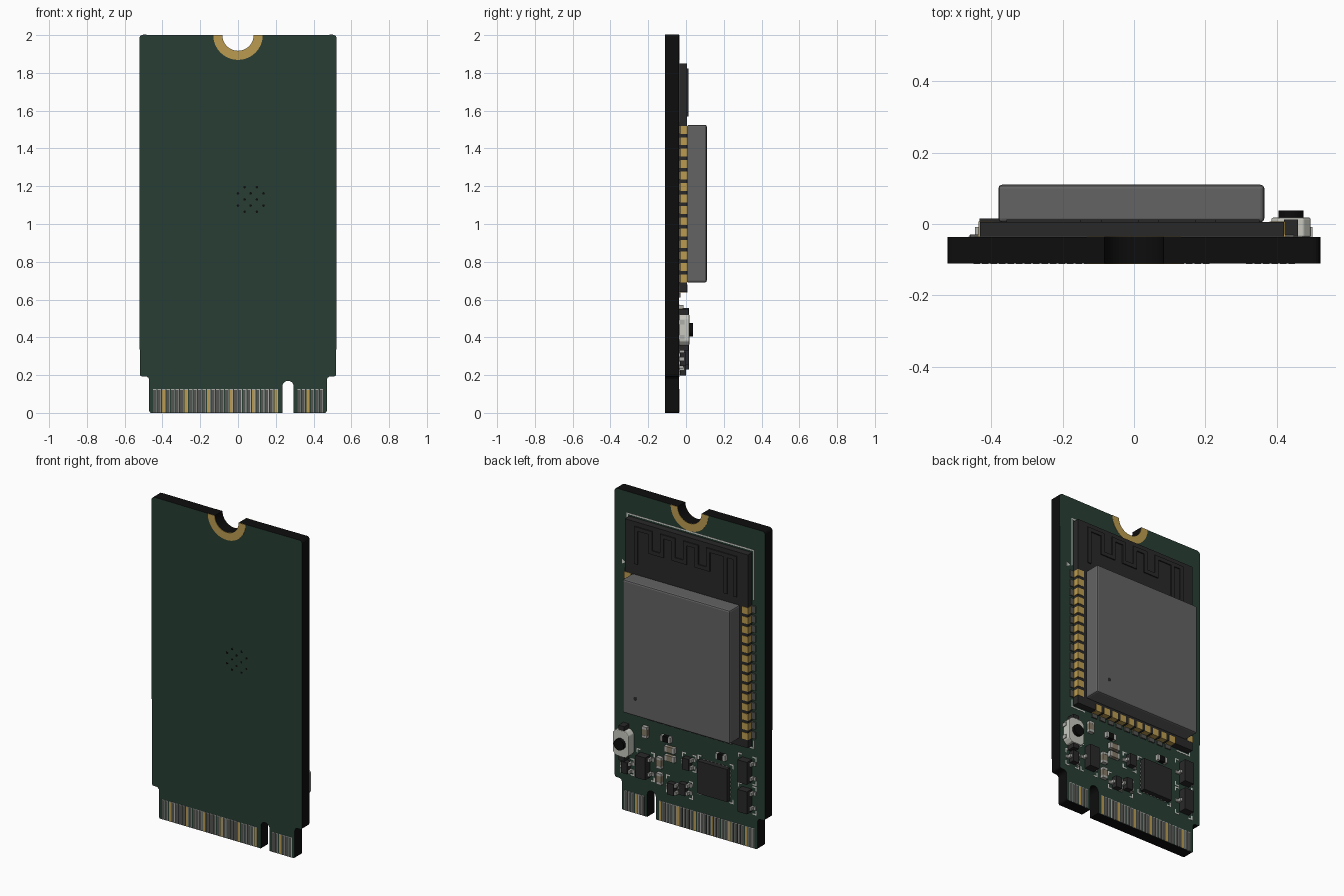
import bpy, bmesh, math
from mathutils import Vector

cube = bpy.data.objects.get("Cube")
if cube:
    bpy.data.objects.remove(cube, do_unlink=True)


def material(name, r, g, b):
    m = bpy.data.materials.new(name)
    m.use_nodes = True
    m.diffuse_color = (r, g, b, 1)
    bsdf = next(n for n in m.node_tree.nodes if n.type == 'BSDF_PRINCIPLED')
    bsdf.inputs["Base Color"].default_value = (r, g, b, 1)
    bsdf.inputs["Roughness"].default_value = 0.6
    return m


GREEN = material("board green", 0.021, 0.047, 0.034)
BLACK = material("black", 0.004, 0.004, 0.004)
GOLD = material("gold", 0.50, 0.33, 0.08)
CHARCOAL = material("charcoal", 0.022, 0.022, 0.022)
SHIELD = material("shield grey", 0.125, 0.125, 0.125)
WHITE = material("print white", 0.65, 0.65, 0.62)
SILVER = material("silver", 0.42, 0.42, 0.40)
FINGER = material("finger grey", 0.09, 0.09, 0.085)
TAN = material("capacitor tan", 0.24, 0.20, 0.14)
CREAM = material("button cream", 0.58, 0.58, 0.53)

FRONT, BACK = -0.11, -0.037      # the two board faces
MOD_TOP = 0.005                  # top of the radio module's board


def finish(name, bm, mats, bevel=0):
    bmesh.ops.recalc_face_normals(bm, faces=bm.faces)
    me = bpy.data.meshes.new(name)
    bm.to_mesh(me)
    bm.free()
    ob = bpy.data.objects.new(name, me)
    bpy.context.collection.objects.link(ob)
    for m in mats:
        me.materials.append(m)
    if bevel:
        mod = ob.modifiers.new("Bevel", 'BEVEL')
        mod.width, mod.segments = bevel, 2
    return ob


def boxes(name, items, bevel=0):
    """items: (x0, x1, y0, y1, z0, z1, material), joined in one object"""
    bm, mats = bmesh.new(), []
    for x0, x1, y0, y1, z0, z1, m in items:
        if m not in mats:
            mats.append(m)
        vs = bmesh.ops.create_cube(bm, size=1)["verts"]
        for v in vs:
            v.co = Vector(((x0 + x1) / 2 + v.co.x * (x1 - x0),
                           (y0 + y1) / 2 + v.co.y * (y1 - y0),
                           (z0 + z1) / 2 + v.co.z * (z1 - z0)))
        for f in {f for v in vs for f in v.link_faces}:
            f.material_index = mats.index(m)
    return finish(name, bm, mats, bevel)


def prism(name, pts, y0, y1, mat, side=None, bevel=0):
    """Extrude an x-z outline along y; side colours the rim."""
    bm = bmesh.new()
    face = bm.faces.new([bm.verts.new((x, y0, z)) for x, z in pts])
    ext = bmesh.ops.extrude_face_region(bm, geom=[face])["geom"]
    for v in ext:
        if isinstance(v, bmesh.types.BMVert):
            v.co.y = y1
    bm.normal_update()
    if side:
        for f in bm.faces:
            f.material_index = 0 if abs(f.normal.y) > 0.5 else 1
    return finish(name, bm, [mat, side] if side else [mat], bevel)


def arc(cx, cz, r, a0, a1, n):
    return [(cx + r * math.cos(math.radians(a0 + (a1 - a0) * i / n)),
             cz + r * math.sin(math.radians(a0 + (a1 - a0) * i / n))) for i in range(n + 1)]


# Main board: notch at the top, stepped connector tab with a key slot
outline = (arc(0, 2, 0.083, 180, 360, 24) + arc(0.502, 1.982, 0.02, 90, 0, 4)
           + arc(0.508, 0.205, 0.012, 0, -90, 3) + arc(0.49, 0.173, 0.02, 90, 180, 4)
           + arc(0.46, 0.01, 0.01, 0, -90, 3)
           + [(0.295, 0)] + arc(0.265, 0.14, 0.03, 0, 180, 12) + [(0.235, 0)]
           + arc(-0.46, 0.01, 0.01, 270, 180, 3) + arc(-0.49, 0.173, 0.02, 0, 90, 4)
           + arc(-0.508, 0.205, 0.012, 270, 180, 3) + arc(-0.502, 1.982, 0.02, 180, 90, 4))
prism("main_board", outline, FRONT, BACK, GREEN, BLACK)

# Plated mounting rings on both faces
ring = arc(0, 2, 0.131, 180, 360, 32) + arc(0, 2, 0.083, 360, 180, 32)
prism("mount_ring_front", ring, FRONT - 0.002, FRONT, GOLD)
prism("mount_ring_back", ring, BACK, BACK + 0.002, GOLD)

# Edge connector fingers on both faces
fingers = []
for y0, y1 in ((FRONT - 0.002, FRONT), (BACK, BACK + 0.002)):
    for start, count in ((-0.449, 28), (0.314, 6)):
        for i in range(count):
            x = start + i * 0.0238
            m = GOLD if i % 5 == 2 else FINGER
            fingers.append((x, x + 0.014, y0, y1, 0.002, 0.122, m))
            fingers.append((x + 0.014, x + 0.018, y0, y1, 0.002, 0.122, SILVER))
            fingers.append((x, x + 0.018, y0, y1, 0.122, 0.126, SILVER))
boxes("edge_fingers", fingers)

# Cluster of small heat vias on the front
for row in range(5):
    xs = (0.035, 0.1) if row % 2 == 0 else (0.0, 0.067, 0.135)
    for x in xs:
        prism("heat_via", arc(x, 1.065 + row * 0.0325, 0.007, 0, 315, 7),
              FRONT - 0.001, FRONT, BLACK)

# Radio module board, shield can and its marker dimple
boxes("module_board", [(-0.432, 0.42, BACK, MOD_TOP, 0.64, 1.85, CHARCOAL)])
boxes("module_shield", [(-0.38, 0.365, MOD_TOP, 0.11, 0.69, 1.525, SHIELD)], 0.01)
prism("shield_dimple", arc(0.275, 0.80, 0.012, 0, 345, 23), 0.109, 0.1105, CHARCOAL)

# Zigzag antenna, raised on the module board
path = [(0.34, 1.60), (0.34, 1.81), (0.24, 1.81), (0.24, 1.69), (0.16, 1.69), (0.16, 1.81),
        (0.08, 1.81), (0.08, 1.69), (0.0, 1.69), (0.0, 1.81), (-0.08, 1.81), (-0.08, 1.69),
        (-0.16, 1.69), (-0.16, 1.81), (-0.345, 1.81), (-0.345, 1.58)]
w = 0.012
trace = [(min(a[0], b[0]) - w, max(a[0], b[0]) + w, MOD_TOP, MOD_TOP + 0.007,
          min(a[1], b[1]) - w, max(a[1], b[1]) + w, CHARCOAL) for a, b in zip(path, path[1:])]
trace.append((-0.28 - w, -0.28 + w, MOD_TOP, MOD_TOP + 0.007, 1.57, 1.81, CHARCOAL))
boxes("module_antenna", trace)

# Gold edge pads of the module with grey solder lands beside them
pads = []
for i in range(14):
    z = 0.712 + i * 0.0605
    for edge, s in ((0.42, 1), (-0.432, -1)):
        for a, b, y, h, m in ((-0.04, 0.003, MOD_TOP + 0.002, 0.021, GOLD),
                              (0.003, 0.028, BACK + 0.008, 0.022, FINGER)):
            xa, xb = sorted((edge + s * a, edge + s * b))
            pads.append((xa, xb, BACK, y, z - h, z + h, m))
for i in range(10):
    x = -0.278 + i * 0.0605
    pads.append((x - 0.02, x + 0.02, BACK, MOD_TOP + 0.002, 0.637, 0.68, GOLD))
    pads.append((x - 0.02, x + 0.02, BACK, BACK + 0.008, 0.612, 0.637, FINGER))
boxes("module_pads", pads)


# Small parts along the lower back
def transistor(name, x, z, hw=0.033, hh=0.07, top=0.016):
    items = [(x - hw, x + hw, BACK + 0.004, top, z - hh, z + hh, CHARCOAL)]
    for s, dz in ((1, 0), (-1, -0.65), (-1, 0.65)):
        c = z + dz * hh
        for a, b, y in ((hw - 0.002, hw + 0.013, -0.008), (hw + 0.01, hw + 0.028, BACK + 0.006)):
            xa, xb = sorted((x + s * a, x + s * b))
            items.append((xa, xb, BACK, y, c - 0.01, c + 0.01, SILVER))
    boxes(name, items)


def chip(name, x, z, body, upright=False, length=0.07, width=0.036):
    items, t = [], BACK + 0.022
    for a, b, m, e in ((-0.5, -0.28, SILVER, 0.001), (-0.28, 0.28, body, 0), (0.28, 0.5, SILVER, 0.001)):
        if upright:
            items.append((x - width / 2, x + width / 2, BACK, t + e, z + a * length, z + b * length, m))
        else:
            items.append((x + a * length, x + b * length, BACK, t + e, z - width / 2, z + width / 2, m))
    boxes(name, items)


transistor("upper_transistor", -0.40, 0.485)
transistor("lower_transistor", -0.40, 0.30)
transistor("regulator", 0.305, 0.325)
for x, z in ((0.43, 0.285), (0.005, 0.42), (0.11, 0.235), (0.03, 0.255)):
    transistor("small_transistor", x, z, 0.022, 0.036, 0.0)

for x, z in ((-0.225, 0.52), (0.155, 0.53)):
    chip("resistor", x, z, BLACK)
for x, z, up in ((0.30, 0.535, True), (0.127, 0.47, False), (0.127, 0.415, False),
                 (0.20, 0.37, True), (0.20, 0.27, True)):
    chip("capacitor", x, z, TAN, up)

# Square controller chip with pads under its rim
ctrl = [(-0.282, -0.078, BACK + 0.002, -0.002, 0.26, 0.464, CHARCOAL)]
for i in range(7):
    d = (i - 3) * 0.026
    ctrl.append((-0.285, -0.075, BACK, BACK + 0.006, 0.357 + d, 0.367 + d, SILVER))
    ctrl.append((-0.185 + d, -0.175 + d, BACK, BACK + 0.006, 0.257, 0.467, SILVER))
boxes("controller_chip", ctrl)

# Push button: clipped-corner body, round knob and dark end clips
bx, bz = 0.44, 0.44
body = [(bx + sx * a, bz + sz * b) for sx, sz, a, b in
        ((1, -1, 0.035, 0.082), (1, -1, 0.055, 0.06), (1, 1, 0.055, 0.06), (1, 1, 0.035, 0.082),
         (-1, 1, 0.035, 0.082), (-1, 1, 0.055, 0.06), (-1, -1, 0.055, 0.06), (-1, -1, 0.035, 0.082))]
prism("button_body", body, BACK, 0.018, CREAM, bevel=0.005)
prism("button_knob", arc(bx, bz, 0.035, 0, 345, 23), 0.017, 0.038, BLACK)
boxes("button_clips", [(bx - 0.02, bx + 0.02, BACK, 0.012, bz + s * 0.095 - 0.014,
                        bz + s * 0.095 + 0.014, CHARCOAL) for s in (-1, 1)]
      + [(bx + 0.05, bx + 0.06, BACK, -0.008, bz + s * 0.04 - 0.012,
          bz + s * 0.04 + 0.012, SILVER) for s in (-1, 1)])

# Printed white outlines on the back face
T = 0.004


def line(x0, x1, z0, z1):
    return (min(x0, x1) - T, max(x0, x1) + T, BACK, BACK + 0.0015,
            min(z0, z1) - T, max(z0, z1) + T, WHITE)


prints = [line(-0.444, 0.432, 1.865, 1.865), line(-0.444, -0.444, 1.56, 1.865),
          line(0.432, 0.432, 1.56, 1.865), line(-0.444, -0.444, 0.628, 0.67),
          line(0.432, 0.432, 0.628, 0.67), line(-0.444, -0.35, 0.628, 0.628),
          line(0.34, 0.432, 0.628, 0.628)]
for x0, x1, z0, z1 in ((0.385, 0.475, 0.235, 0.335), (0.245, 0.365, 0.235, 0.41),
                       (-0.30, -0.06, 0.243, 0.482), (-0.045, 0.05, 0.37, 0.47),
                       (-0.02, 0.16, 0.195, 0.30), (-0.46, -0.34, 0.40, 0.57),
                       (-0.46, -0.34, 0.215, 0.385)):
    for x, s in ((x0, 1), (x1, -1)):
        for z, t in ((z0, 1), (z1, -1)):
            prints += [line(x, x + s * 0.02, z, z), line(x, x, z, z + t * 0.02)]
boxes("printed_outlines", prints)
prism("pin_marker", [(0.445, 1.555), (0.47, 1.54), (0.47, 1.57)], BACK, BACK + 0.0015, WHITE)
